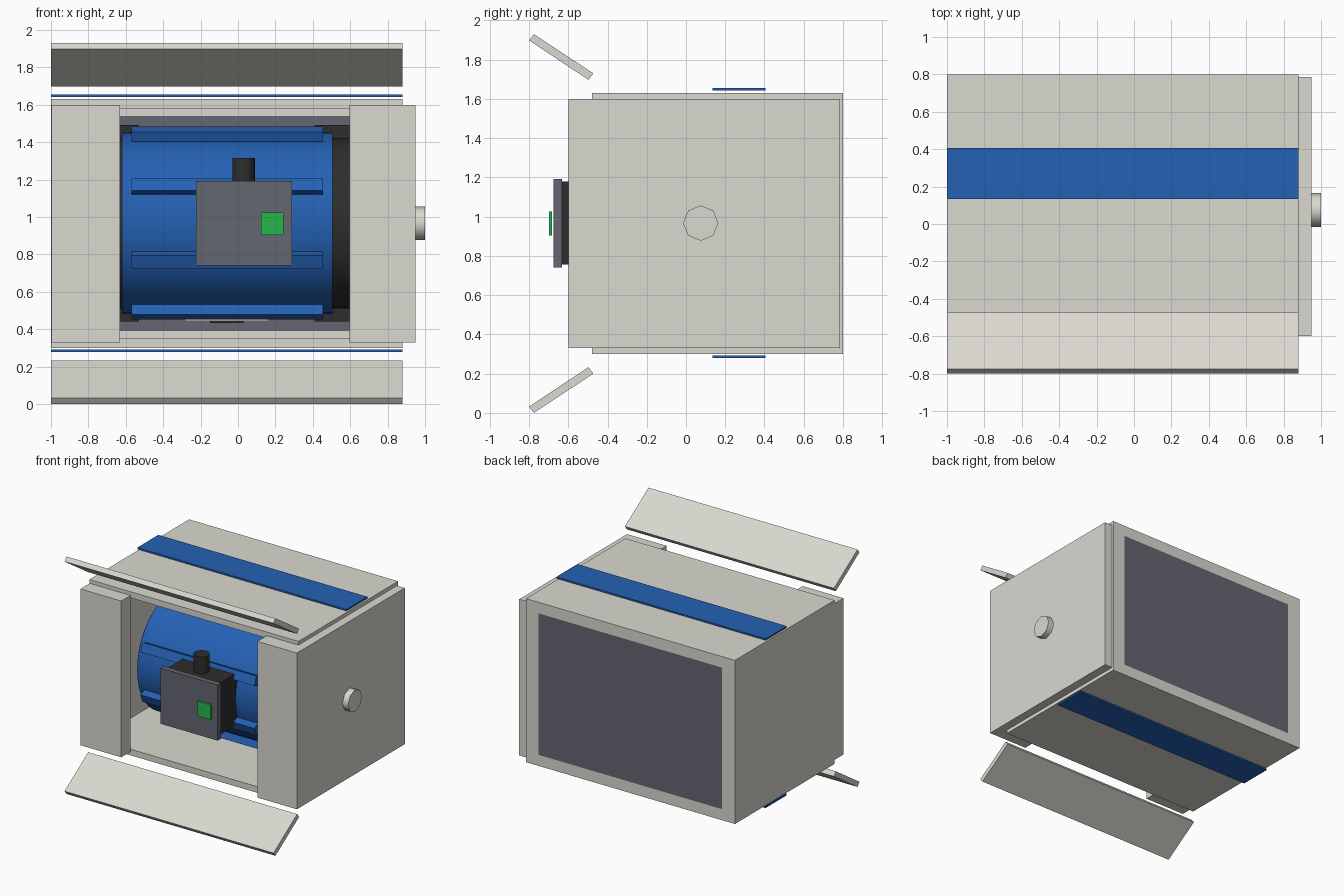
import bpy, bmesh, math
from mathutils import Matrix

if "Cube" in bpy.data.objects:
    bpy.data.objects.remove(bpy.data.objects["Cube"])

def mat(name, r, g, b):
    m = bpy.data.materials.new(name)
    m.diffuse_color = (r, g, b, 1)
    m.use_nodes = True
    m.node_tree.nodes["Principled BSDF"].inputs["Base Color"].default_value = m.diffuse_color
    return m

CREAM = mat("cream panel", .70, .69, .63)
BLUE = mat("blue paint", .018, .12, .46)
GREY = mat("slate grey", .13, .135, .165)
BLACK = mat("black", .027, .027, .027)
GREEN = mat("green", .02, .47, .07)
WHITE = mat("label white", .8, .8, .78)

CX, CY, CZ = -.06, .075, .967   # motor axis centre


def finish(name, bm, m):
    bmesh.ops.recalc_face_normals(bm, faces=bm.faces)
    me = bpy.data.meshes.new(name)
    bm.to_mesh(me)
    bm.free()
    me.materials.append(m)
    ob = bpy.data.objects.new(name, me)
    bpy.context.collection.objects.link(ob)
    return ob


def box(name, x, y, z, m):
    """Box from (min, max) ranges."""
    bm = bmesh.new()
    bmesh.ops.create_cube(bm, size=1)
    for v in bm.verts:
        v.co = [(r[0] + r[1]) / 2 + c * (r[1] - r[0]) for r, c in zip((x, y, z), v.co)]
    return finish(name, bm, m)


def cyl(name, start, length, r, axis, m, n=48):
    """Smooth cylinder growing from start along x or z."""
    bm = bmesh.new()
    bmesh.ops.create_cone(bm, cap_ends=True, segments=n, radius1=r, radius2=r, depth=length,
                          matrix=Matrix.Translation((0, 0, length / 2)))
    if axis == 'x':
        bm.transform(Matrix.Rotation(math.pi / 2, 4, 'Y'))
    bm.transform(Matrix.Translation(start))
    ob = finish(name, bm, m)
    bpy.context.view_layer.objects.active = ob
    ob.select_set(True)
    bpy.ops.object.shade_smooth_by_angle(angle=math.radians(50))
    ob.select_set(False)
    return ob


def prism(name, x, yz, m):
    """Profile in y/z extruded along x."""
    bm = bmesh.new()
    f = bm.faces.new([bm.verts.new((x[0], y, z)) for y, z in yz])
    g = bmesh.ops.extrude_face_region(bm, geom=[f])['geom']
    bmesh.ops.translate(bm, vec=(x[1] - x[0], 0, 0),
                        verts=[v for v in g if isinstance(v, bmesh.types.BMVert)])
    return finish(name, bm, m)


# enclosure: top, bottom, walls
X = (-1, .88)
box("top_panel", X, (-.48, .8), (1.58, 1.63), CREAM)
box("bottom_panel", X, (-.48, .8), (.30, .35), CREAM)
box("left_wall", (-1, -.94), (-.48, .75), (.35, 1.58), CREAM)
box("right_wall", (.88, .95), (-.60, .785), (.33, 1.60), CREAM)
box("left_front_post", (-.997, -.63), (-.60, -.48), (.33, 1.60), CREAM)
box("right_front_post", (.595, .88), (-.60, -.48), (.33, 1.60), CREAM)

# back frame around the grille
box("back_frame_top", X, (.75, .8), (1.54, 1.58), CREAM)
box("back_frame_bottom", X, (.75, .8), (.35, .39), CREAM)
box("back_frame_left", (-1, -.885), (.75, .8), (.39, 1.54), CREAM)
box("back_frame_right", (.765, .88), (.75, .8), (.39, 1.54), CREAM)
box("back_grille", (-.885, .765), (.75, .8), (.39, 1.54), GREY)

# floating blue bands and tilted front flaps
box("top_band", X, (.135, .405), (1.642, 1.655), BLUE)
box("bottom_band", X, (.135, .405), (.279, .292), BLUE)
flap = [(-.80, 1.898), (-.775, 1.93), (-.472, 1.73), (-.497, 1.697)]
prism("top_flap", X, flap, CREAM)
prism("bottom_flap", X, [(y, 1.93 - z) for y, z in flap], CREAM)

# motor body, end bells, shaft
cyl("motor_body", (-.62, CY, CZ), 1.125, .485, 'x', BLUE)
cyl("end_bell_right", (.505, CY, CZ), .13, .455, 'x', BLACK)
cyl("end_bell_left", (-.64, CY, CZ), .02, .455, 'x', BLACK)
cyl("shaft", (.63, CY, CZ), .37, .09, 'x', CREAM, 8)

# ribs around the body
for i in range(8):
    rib = box(f"motor_rib_{i + 1}", (-.57, .455), (-.037, .037), (.487, .543), BLUE)
    rib.data.transform(Matrix.Translation((0, CY, CZ)) @
                       Matrix.Rotation(math.radians(22.5 + 45 * i), 4, 'X'))

# mounting feet at the back of the motor
box("foot_right", (.41, .62), (.48, .60), (.44, 1.493), BLACK)
box("foot_left", (-.74, -.53), (.48, .60), (.44, 1.493), BLACK)

# terminal box with lid, indicator and cable gland
box("terminal_box", (-.20, .265), (-.635, -.38), (.757, 1.178), BLACK)
box("terminal_lid", (-.225, .29), (-.675, -.632), (.74, 1.192), GREY)
box("green_indicator", (.123, .242), (-.698, -.682), (.905, 1.025), GREEN)
cyl("cable_gland", (.03, -.51, 1.17), .145, .06, 'z', BLACK, 24)

# nameplate under the motor
box("nameplate", (-.285, .165), (CY - .12, CY + .12), (.445, .484), WHITE)
box("nameplate_strip", (-.15, .03), (CY - .04, CY + .04), (.434, .445), BLACK)
